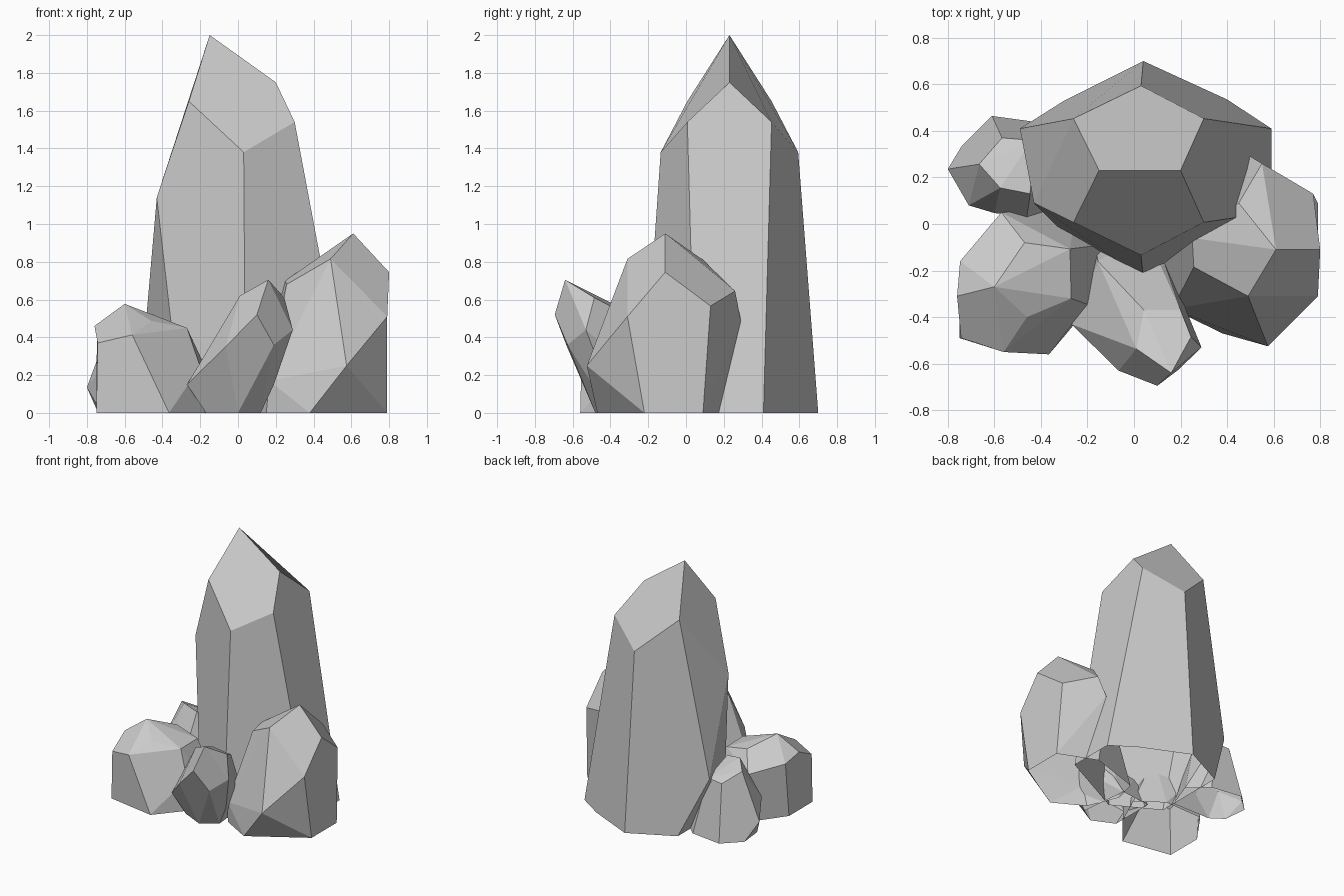
import bpy, bmesh, math
from mathutils import Vector


def crystal(name, tip, body, base, joins=()):
    """Faceted crystal: tip corners, side corners (x, y, z) and ground outline (x, y).
    joins: corner pairs whose shared edge is removed to make one broad facet."""
    bm = bmesh.new()
    for p in tip + body + [(x, y, 0) for x, y in base]:
        bm.verts.new(p)
    bmesh.ops.convex_hull(bm, input=bm.verts[:])
    loose = [v for v in bm.verts if not v.link_faces]
    bmesh.ops.delete(bm, geom=loose, context='VERTS')
    # merge nearly flat triangles into broad facets, leave the underside open
    bmesh.ops.dissolve_limit(bm, angle_limit=math.radians(10),
                             verts=[], edges=bm.edges[:])
    for a, b in joins:
        ends = [Vector(a), Vector(b)]
        edges = [e for e in bm.edges
                 if all(min((v.co - p).length for v in e.verts) < 0.001 for p in ends)]
        bmesh.ops.dissolve_edges(bm, edges=edges, use_verts=False)
    bmesh.ops.recalc_face_normals(bm, faces=bm.faces[:])
    under = [f for f in bm.faces if all(v.co.z < 0.001 for v in f.verts)]
    bmesh.ops.delete(bm, geom=under, context='FACES')
    mesh = bpy.data.meshes.new(name)
    bm.to_mesh(mesh)
    bm.free()
    obj = bpy.data.objects.new(name, mesh)
    bpy.context.collection.objects.link(obj)
    return obj


def both_sides(points, mid=0.23):
    """Points given on the back half, mirrored across y = mid."""
    return points + [(x, 2 * mid - y, z) for x, y, z in points]


# tall central crystal with ridge tip
apex = (-0.15, 0.23, 2.0)
shoulder = both_sides([(-0.26, 0.453, 1.65), (0.30, 0.453, 1.54), (0.03, 0.594, 1.38)])
crystal("main_crystal",
        [apex, (0.20, 0.23, 1.75)],
        shoulder + [(-0.43, 0.09, 1.14), (-0.49, 0.41, 0.45)],
        [(0.04, 0.70), (0.40, 0.535), (0.59, 0.41), (0.59, 0.05),
         (0.04, -0.23), (-0.30, -0.04), (-0.30, 0.53)],
        joins=[(apex, shoulder[1]), (apex, shoulder[4]), (shoulder[1], shoulder[4])])

# right crystal
crystal("right_crystal",
        [(0.61, -0.11, 0.95), (0.80, -0.11, 0.745), (0.49, -0.31, 0.815),
         (0.45, 0.09, 0.81)],
        [(0.257, -0.185, 0.68), (0.25, -0.06, 0.70), (0.50, 0.29, 0.49),
         (0.55, 0.26, 0.645), (0.77, 0.13, 0.566), (0.79, -0.31, 0.51),
         (0.575, -0.525, 0.25), (0.165, -0.365, 0.17)],
        [(0.38, -0.47), (0.79, -0.22), (0.79, 0.09), (0.50, 0.21),
         (0.10, 0.08), (0.05, -0.10), (0.15, -0.34)])

# small leaning front crystal
crystal("front_crystal",
        [(0.16, -0.64, 0.705), (0.245, -0.485, 0.61), (0.01, -0.536, 0.62),
         (0.20, -0.37, 0.55), (0.043, -0.37, 0.57)],
        [(0.10, -0.695, 0.52), (0.19, -0.627, 0.36), (0.29, -0.53, 0.44),
         (-0.066, -0.63, 0.35), (-0.27, -0.43, 0.15), (-0.155, -0.16, 0.27),
         (0.11, -0.17, 0.27), (0.19, -0.42, 0.15)],
        [(0.12, -0.40), (0.0, -0.48), (-0.17, -0.40), (-0.17, -0.05), (0.08, -0.02)])

# front left crystal
crystal("front_left_crystal",
        [(-0.60, -0.27, 0.577), (-0.46, -0.40, 0.487), (-0.47, -0.08, 0.495)],
        [(-0.76, -0.31, 0.46), (-0.747, -0.16, 0.42), (-0.57, 0.05, 0.37),
         (-0.275, -0.107, 0.45), (-0.27, -0.32, 0.45), (-0.20, -0.345, 0.243),
         (-0.56, -0.55, 0.413), (-0.743, -0.49, 0.37)],
        [(-0.75, -0.49), (-0.365, -0.56), (-0.18, -0.34), (-0.06, -0.08),
         (-0.25, 0.06), (-0.57, 0.05), (-0.75, -0.20)])

# back left crystal
crystal("back_left_crystal",
        [(-0.665, 0.257, 0.50), (-0.575, 0.155, 0.545), (-0.446, 0.13, 0.52),
         (-0.567, 0.37, 0.42), (-0.44, 0.36, 0.43)],
        [(-0.80, 0.236, 0.135), (-0.71, 0.08, 0.25), (-0.60, 0.047, 0.30),
         (-0.46, 0.03, 0.30)],
        [(-0.74, 0.335), (-0.61, 0.464), (-0.36, 0.43), (-0.22, 0.30),
         (-0.30, 0.08), (-0.62, 0.08), (-0.72, 0.15)])
